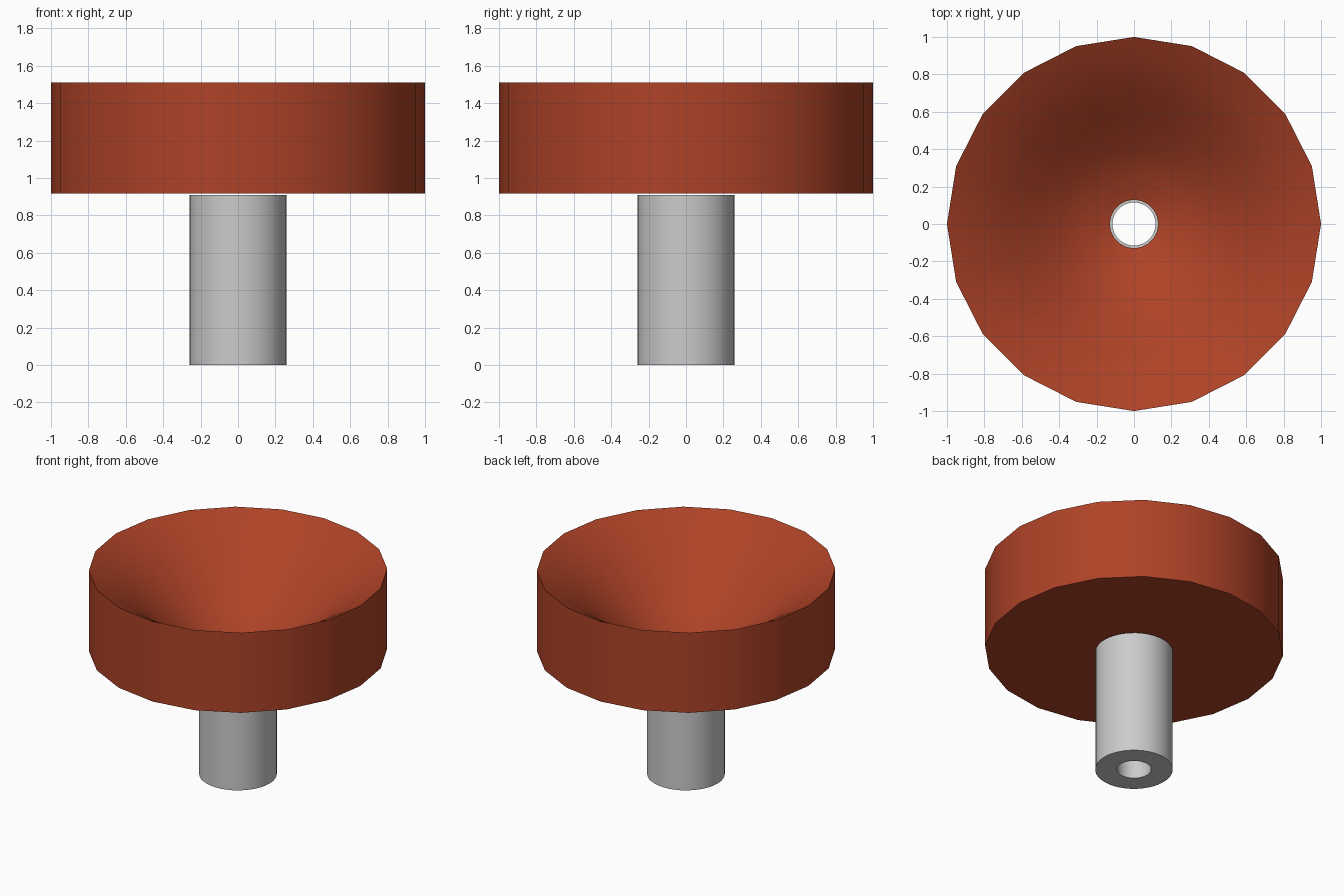
import bpy, math

if "Cube" in bpy.data.objects:
    bpy.data.objects.remove(bpy.data.objects["Cube"])


def lathe(name, profile, sides, angle):
    """Revolve a closed (radius, height) profile round the z axis."""
    n = len(profile)
    verts, faces = [], []
    for i in range(sides):
        a = 2 * math.pi * i / sides
        verts += [(r * math.cos(a), r * math.sin(a), z) for r, z in profile]
        j = (i + 1) % sides
        for k in range(n):
            m = (k + 1) % n
            faces.append((i * n + k, j * n + k, j * n + m, i * n + m))
    mesh = bpy.data.meshes.new(name)
    mesh.from_pydata(verts, [], faces)
    obj = bpy.data.objects.new(name, mesh)
    bpy.context.collection.objects.link(obj)
    bpy.ops.object.select_all(action='DESELECT')
    obj.select_set(True)
    bpy.context.view_layer.objects.active = obj
    bpy.ops.object.shade_smooth_by_angle(angle=math.radians(angle))
    return obj


# Hollow grey stem
lathe("stem", [(0.115, 0), (0.26, 0), (0.26, 0.908), (0.115, 0.908)], 40, 40)

# Faceted bowl: flat underside, upright wall, flared rim and dished inside
bowl = lathe("bowl", [(0.13, 0.918), (1, 0.918), (1, 1.51), (0.85, 1.425),
                      (0.7, 1.31), (0.55, 1.18), (0.4, 1.06),
                      (0.27, 0.98), (0.13, 0.935)], 20, 40)
rust = bpy.data.materials.new("rust")
rust.diffuse_color = (0.42, 0.055, 0.02, 1)
rust.use_nodes = True
rust.node_tree.nodes["Principled BSDF"].inputs["Base Color"].default_value = rust.diffuse_color
bowl.data.materials.append(rust)
